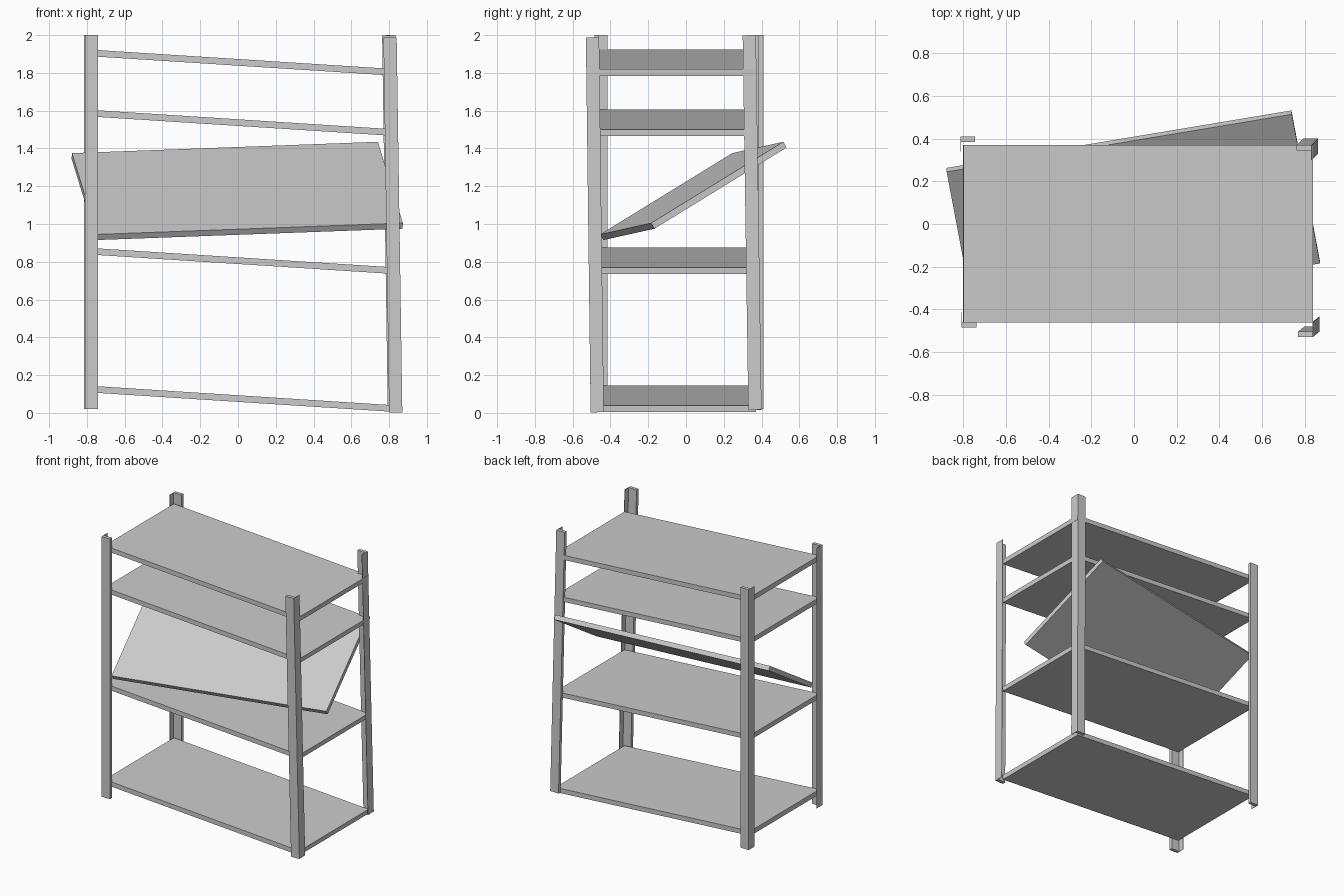
import bpy, bmesh
from mathutils import Matrix, Vector

cube = bpy.data.objects.get("Cube")
if cube:
    bpy.data.objects.remove(cube, do_unlink=True)

GREY = (0.6, 0.6, 0.6, 1.0)
metal = bpy.data.materials.new("grey_metal")
metal.use_nodes = True
metal.diffuse_color = GREY
metal.node_tree.nodes["Principled BSDF"].inputs["Base Color"].default_value = GREY


def add_box(bm, low, high):
    """Add an axis-aligned box between two corners."""
    low, high = Vector(low), Vector(high)
    size = Matrix.Diagonal((*(high - low), 1))
    bmesh.ops.create_cube(bm, size=1, matrix=Matrix.Translation((low + high) / 2) @ size)


def finish(bm, name, matrix):
    bm.transform(matrix)
    bmesh.ops.recalc_face_normals(bm, faces=bm.faces)
    mesh = bpy.data.meshes.new(name)
    bm.to_mesh(mesh)
    bm.free()
    mesh.materials.append(metal)
    bpy.context.collection.objects.link(bpy.data.objects.new(name, mesh))


def board(name, centre, along, across):
    """Shelf board: centre of its top face plus its two side directions."""
    x = Vector(along).normalized()
    z = x.cross(Vector(across)).normalized()
    y = z.cross(x)
    bm = bmesh.new()
    add_box(bm, (-LENGTH / 2, -DEPTH / 2, -THICK), (LENGTH / 2, DEPTH / 2, 0))
    frame = Matrix((x, y, z)).transposed().to_4x4()
    finish(bm, name, Matrix.Translation(centre) @ frame)


def post(name, bottom, top):
    """Angle post whose outer corner runs from bottom to top."""
    bottom, top = Vector(bottom), Vector(top)
    axis = top - bottom
    sx = -1 if bottom.x > 0 else 1
    sy = -1 if bottom.y > 0 else 1
    height = axis.length

    def part(w, d):
        xs, ys = sorted((0, sx * w)), sorted((0, sy * d))
        add_box(bm, (xs[0], ys[0], 0), (xs[1], ys[1], height))

    bm = bmesh.new()
    part(FLANGE, 0.025)   # thick flange facing front or back
    part(0.003, FLANGE)   # thin flange facing sideways
    lean = Vector((0, 0, 1)).rotation_difference(axis).to_matrix().to_4x4()
    finish(bm, name, Matrix.Translation(bottom) @ lean)


LENGTH, DEPTH, THICK, FLANGE = 1.643, 0.832, 0.035, 0.07

# Four sloping shelves
for name, z in (("bottom_shelf", 0.092), ("lower_shelf", 0.822),
                ("upper_shelf", 1.553), ("top_shelf", 1.872)):
    board(name, (0.02, -0.045, z), (1.64, 0, -0.105), (0, 1, 0))

# Loose shelf that has fallen askew
board("fallen_shelf", (-0.003, 0.03, 1.19), (1.62, 0.27, 0.06), (-0.13, 0.70, 0.43))

# Corner posts, the pair on +x leaning
post("front_right_post", (-0.81, -0.485, 0.02), (-0.81, -0.485, 2.0))
post("back_right_post", (-0.815, 0.41, 0.02), (-0.815, 0.41, 2.0))
post("front_left_post", (0.87, -0.505, 0.003), (0.84, -0.53, 1.987))
post("back_left_post", (0.863, 0.40, 0.017), (0.833, 0.37, 2.0))
